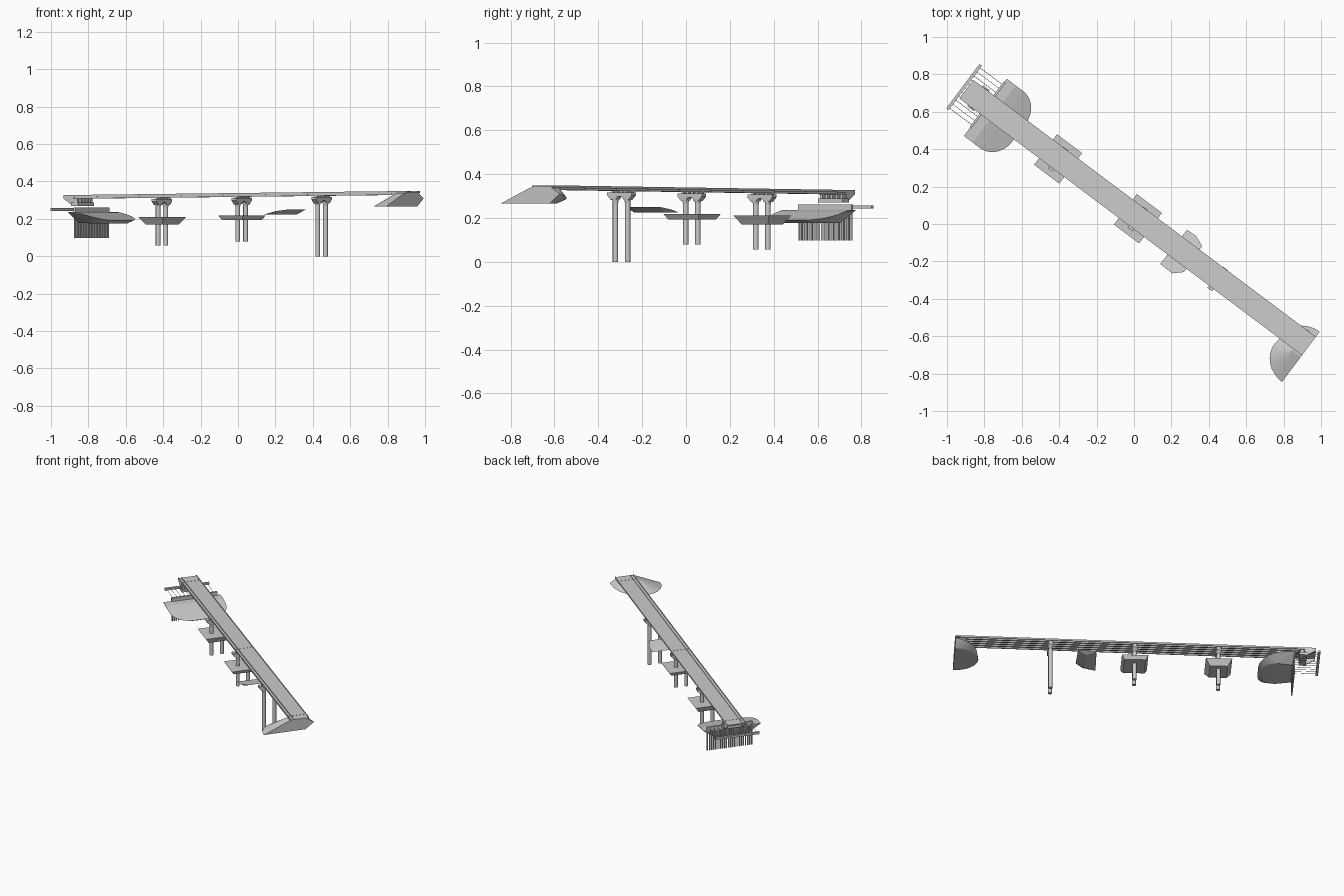
import bpy, bmesh, math

if "Cube" in bpy.data.objects:
    bpy.data.objects.remove(bpy.data.objects["Cube"])

# Bridge frame: local x runs along the deck, local y across it
ANGLE = math.atan2(-0.6, 0.8)
VC = 0.039          # deck centre line
HW = 0.062          # deck half width


def deck_z(u):
    return 0.334 + 0.0095 * u


def finish(bm, name, smooth=False):
    bmesh.ops.recalc_face_normals(bm, faces=bm.faces[:])
    me = bpy.data.meshes.new(name)
    bm.to_mesh(me)
    bm.free()
    ob = bpy.data.objects.new(name, me)
    bpy.context.collection.objects.link(ob)
    ob.rotation_euler.z = ANGLE
    if smooth:
        bpy.ops.object.select_all(action='DESELECT')
        ob.select_set(True)
        bpy.context.view_layer.objects.active = ob
        bpy.ops.object.shade_smooth_by_angle(angle=math.radians(40))
    return ob


def add_hull(bm, pts):
    vs = [bm.verts.new(p) for p in pts]
    r = bmesh.ops.convex_hull(bm, input=vs)
    junk = {g for g in r['geom_interior'] + r['geom_unused'] if isinstance(g, bmesh.types.BMVert)}
    bmesh.ops.delete(bm, geom=list(junk), context='VERTS')


def hull(name, pts):
    bm = bmesh.new()
    add_hull(bm, pts)
    bmesh.ops.dissolve_limit(bm, angle_limit=0.01, verts=bm.verts[:], edges=bm.edges[:])
    return finish(bm, name)


def add_box(bm, u0, u1, v0, v1, z0, z1):
    add_hull(bm, [(u, v, z) for u in (u0, u1) for v in (v0, v1) for z in (z0, z1)])


def add_strip(bm, u0, u1, v0, v1, lo, hi):
    # long box that follows the deck slope
    add_hull(bm, [(u, v, deck_z(u) + h) for u in (u0, u1) for v in (v0, v1) for h in (lo, hi)])


def add_prism(bm, profile, u0, u1):
    # (v, z) profile extruded along the bridge
    a = [bm.verts.new((u0, v, z)) for v, z in profile]
    b = [bm.verts.new((u1, v, z)) for v, z in profile]
    n = len(a)
    bm.faces.new(a)
    bm.faces.new(b[::-1])
    for i in range(n):
        bm.faces.new((a[i], a[(i + 1) % n], b[(i + 1) % n], b[i]))


def add_rod(bm, p, q, r1, r2=None, n=16):
    # vertical or lengthwise round bar
    axis = 2 if p[2] != q[2] else 0
    rings = []
    for c, r in ((p, r1), (q, r2 or r1)):
        ring = []
        for i in range(n):
            t = 2 * math.pi * i / n
            a, b = r * math.cos(t), r * math.sin(t)
            off = (a, b, 0) if axis == 2 else (0, a, b)
            ring.append(bm.verts.new([c[k] + off[k] for k in range(3)]))
        rings.append(ring)
    a, b = rings
    bm.faces.new(a)
    bm.faces.new(b[::-1])
    for i in range(n):
        bm.faces.new((a[i], a[(i + 1) % n], b[(i + 1) % n], b[i]))


# Deck slab
bm = bmesh.new()
add_strip(bm, -1.15, 1.14, VC - HW, VC + HW, -0.007, 0)
finish(bm, "deck_slab")

# Girders under the deck
bm = bmesh.new()
for k in range(5):
    v = VC + (k - 2) * 0.026
    add_strip(bm, -1.08, 1.08, v - 0.004, v + 0.004, -0.016, -0.006)
finish(bm, "girders")

# Kerbs and footway edge
bm = bmesh.new()
for v in (VC - HW + 0.002, VC - HW + 0.022, VC + HW - 0.002):
    add_strip(bm, -1.15, 1.14, v - 0.002, v + 0.002, -0.002, 0.004)
finish(bm, "kerbs")

# Expansion joints
bm = bmesh.new()
for u in (-1.08, 0.0, 1.08):
    add_strip(bm, u - 0.003, u + 0.003, VC - HW, VC + HW, -0.002, 0.001)
finish(bm, "expansion_joints")

# Piers: pairs of columns with flared heads, haunched cap, bearings
for i, (u, foot) in enumerate(((-0.533, 0.057), (0.0, 0.078), (0.534, 0.0)), 1):
    top = deck_z(u) - 0.016
    cap = top - 0.006
    low = cap - 0.034
    bm = bmesh.new()
    for s in (-1, 1):
        v = VC - 0.006 + s * 0.0345
        add_rod(bm, (u, v, foot), (u, v, low), 0.0125, n=20)
        add_rod(bm, (u, v, low - 0.012), (u, v, low + 0.01), 0.0125, 0.017, 20)
    finish(bm, f"pier_{i}_columns", True)
    c = VC - 0.006
    arch = [(c + 0.02 * math.cos(t), low + 0.002 + 0.014 * math.sin(t))
            for t in [math.pi * k / 8 for k in range(9)]]
    prof = [(c - 0.07, cap), (c - 0.07, cap - 0.014), (c - 0.05, low)] \
        + arch[::-1] + [(c + 0.05, low), (c + 0.07, cap - 0.014), (c + 0.07, cap)]
    bm = bmesh.new()
    add_prism(bm, prof, u - 0.016, u + 0.016)
    finish(bm, f"pier_{i}_cap")
    bm = bmesh.new()
    for k in range(5):
        v = VC + (k - 2) * 0.026
        add_box(bm, u - 0.008, u + 0.008, v - 0.006, v + 0.006, cap - 0.001, top + 0.002)
    finish(bm, f"pier_{i}_bearings")

# Ground blocks around two piers, narrower below
for name, u, z0, z1, t in (("ground_block_west", -0.533, 0.17, 0.211, 0.028),
                           ("ground_block_mid", 0.0, 0.194, 0.219, 0.016)):
    pts = []
    for z, d in ((z0, t), (z1, 0)):
        pts += [(u + s * (0.084 - d), 0.035 + w * (0.102 - d), z) for s in (-1, 1) for w in (-1, 1)]
    hull(name, pts)

# Tilted river bank near the tall pier
hull("river_bank_block", [
    (0.24, -0.087, 0.224), (0.246, 0.146, 0.224),
    (0.305, 0.148, 0.238), (0.362, 0.124, 0.25), (0.368, -0.045, 0.25), (0.322, -0.088, 0.242),
    (0.31, -0.06, 0.224), (0.31, 0.11, 0.224)])

# West embankment: sloping top with rounded nose, undercut sides
pts = []
for s in (-1, 1):
    side = 0.022 + s * 0.191
    pts += [(-1.01, side, 0.237), (-0.95, side, 0.235), (-1.0, 0.022 + s * 0.11, 0.178)]
    for k in range(8):
        t = math.pi / 2 * k / 7
        u = -0.9 + 0.115 * math.sin(t)
        v = 0.022 + s * (0.061 + 0.13 * math.cos(t))
        pts.append((u, v, 0.237 - 0.047 * ((u + 0.95) / 0.165)))
        pts.append((-0.9 + 0.09 * math.sin(t), 0.022 + s * (0.04 + 0.09 * math.cos(t)), 0.176))
hull("west_embankment", pts)

# East embankment: half-cone slopes around the deck end
pts = [(u, v, 0.338) for u in (1.085, 1.14) for v in (VC - 0.074, VC + 0.05)]
for k in range(17):
    t = math.pi * k / 16
    cu, sv = math.sin(t), math.cos(t)
    pts.append((1.14 - 0.155 * cu, -0.062 + 0.139 * sv, 0.266))
    if k <= 8:
        pts.append((1.14 - 0.14 * cu, 0.02 + 0.115 * sv, 0.31 - 0.03 * cu))
hull("east_embankment", pts)

# Retaining wall: row of piles with a cap beam
bm = bmesh.new()
N = 22
for k in range(N):
    v = VC - 0.148 + 0.296 * k / (N - 1)
    add_rod(bm, (-1.008, v, 0.098), (-1.008, v, 0.24), 0.0045, n=10)
finish(bm, "wall_piles", True)
bm = bmesh.new()
add_box(bm, -1.014, -1.002, VC - 0.153, VC + 0.153, 0.234, 0.262)
finish(bm, "wall_cap_beam")

# Anchor beam behind the wall with tie rods
bm = bmesh.new()
add_box(bm, -1.174, -1.158, VC - 0.146, VC + 0.15, 0.243, 0.257)
finish(bm, "anchor_beam")
bm = bmesh.new()
for k in range(11):
    v = VC - 0.135 + 0.027 * k
    add_rod(bm, (-1.16, v, 0.25), (-1.005, v, 0.25), 0.0012, n=6)
finish(bm, "tie_rods")

# West abutment: sill, stems under each girder, tapering wing walls
bm = bmesh.new()
c = deck_z(-1.07) - 0.016
add_box(bm, -1.092, -1.045, VC - 0.07, VC + 0.07, 0.27, 0.288)
add_box(bm, -1.092, -1.08, VC - HW, VC + HW, 0.28, c + 0.008)
for k in range(5):
    v = VC + (k - 2) * 0.029
    add_box(bm, -1.075, -1.052, v - 0.007, v + 0.007, 0.286, c + 0.002)
for s in (-1, 1):
    v = VC + s * 0.059
    add_prism_pts = [(u, v + d, z) for d in (-0.003, 0.003)
                     for u, z in ((-1.15, deck_z(-1.15) - 0.005), (-1.15, 0.308),
                                  (-1.09, 0.272), (-1.085, 0.272), (-1.085, c + 0.008))]
    add_hull(bm, add_prism_pts)
finish(bm, "west_abutment")
